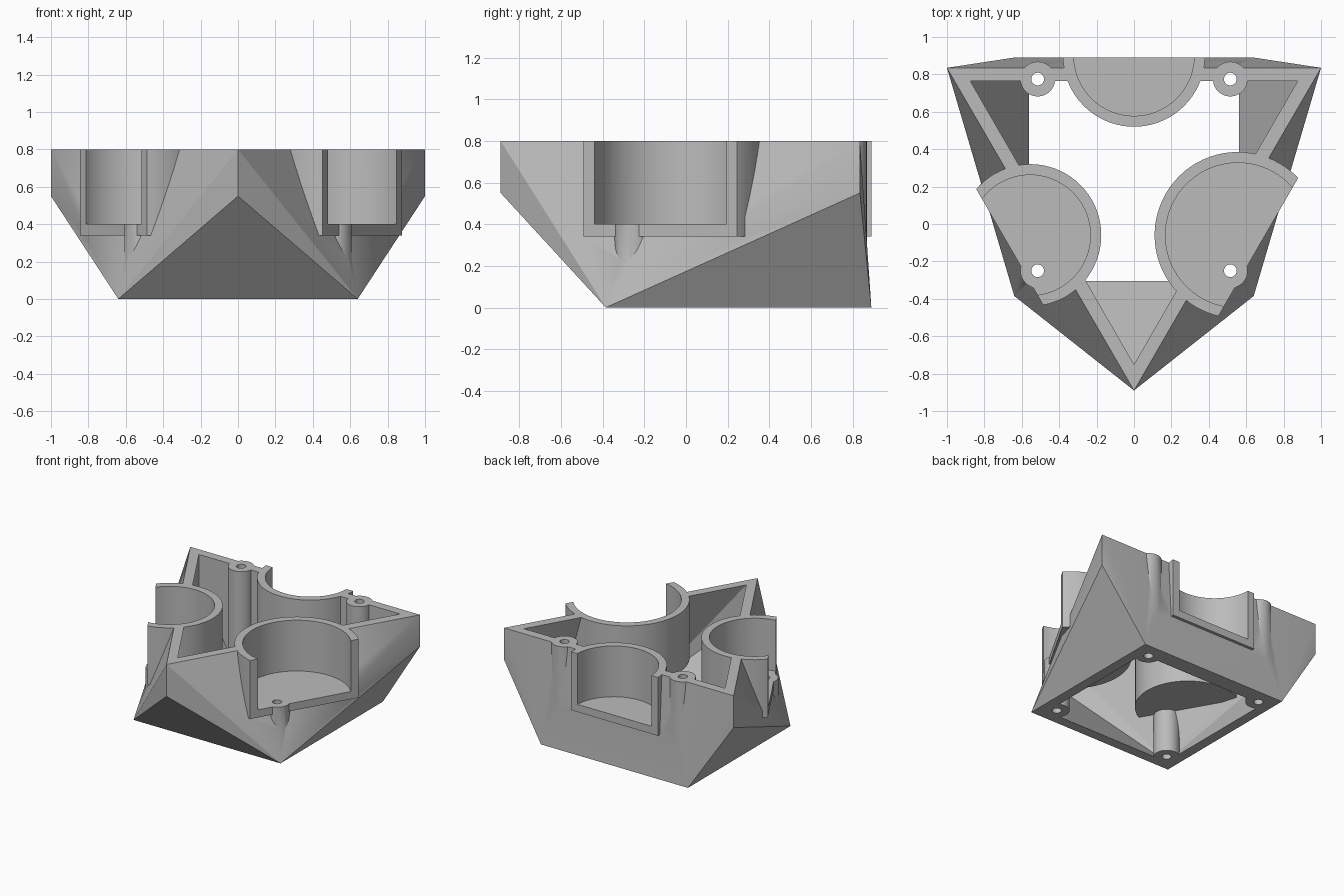
import bpy, bmesh
from math import pi, cos, sin
from mathutils import Vector, Matrix

cube = bpy.data.objects.get("Cube")
if cube:
    bpy.data.objects.remove(cube, do_unlink=True)

grey = bpy.data.materials.new("plain_grey")
grey.diffuse_color = (0.5, 0.5, 0.5, 1)
grey.use_nodes = True
grey.node_tree.nodes["Principled BSDF"].inputs["Base Color"].default_value = (0.5, 0.5, 0.5, 1)

HEIGHT, SHOULDER = 0.8, 0.55
CUP_BASE, CUP_FLOOR = 0.34, 0.40


def finish(name, bm):
    bmesh.ops.recalc_face_normals(bm, faces=bm.faces[:])
    mesh = bpy.data.meshes.new(name)
    bm.to_mesh(mesh)
    bm.free()
    mesh.materials.append(grey)
    obj = bpy.data.objects.new(name, mesh)
    bpy.context.collection.objects.link(obj)
    return obj


def faceted_body(name, half, front, back, tip, corner_x, corner_y, extra=0.0):
    """Hull from a rectangular foot up to a triangular rim with upright corners."""
    bm = bmesh.new()
    for x in (-half, half):
        for y in (front, back):
            bm.verts.new((x, y, -extra))
    for z in (SHOULDER, HEIGHT + extra):
        for x, y in ((0, tip), (-corner_x, corner_y), (corner_x, corner_y)):
            bm.verts.new((x, y, z))
    bmesh.ops.convex_hull(bm, input=bm.verts[:])
    bmesh.ops.dissolve_limit(bm, angle_limit=0.01, verts=bm.verts[:], edges=bm.edges[:])
    return finish(name, bm)


def cylinder(name, x, y, radius, z0, z1, cut=None, segments=72):
    """Upright cylinder, optionally sliced by an upright plane (normal, offset)."""
    bm = bmesh.new()
    bmesh.ops.create_cone(bm, cap_ends=True, segments=segments, radius1=radius,
                          radius2=radius, depth=z1 - z0,
                          matrix=Matrix.Translation((x, y, (z0 + z1) / 2)))
    if cut:
        normal, offset = cut
        bmesh.ops.bisect_plane(bm, geom=bm.verts[:] + bm.edges[:] + bm.faces[:],
                               plane_co=normal * offset, plane_no=normal, clear_outer=True)
        bmesh.ops.holes_fill(bm, edges=[e for e in bm.edges if e.is_boundary])
    return finish(name, bm)


def combine(target, tool, operation):
    mod = target.modifiers.new(tool.name, 'BOOLEAN')
    mod.operation = operation
    mod.solver = 'EXACT'
    mod.object = tool
    bpy.context.view_layer.objects.active = target
    bpy.ops.object.modifier_apply(modifier=mod.name)
    bpy.data.objects.remove(tool, do_unlink=True)


# Hollow faceted shell, open at the top and the bottom
shell = faceted_body("housing_shell", 0.64, -0.385, 0.89, -0.89, 1.0, 0.835)
cavity = faceted_body("cavity", 0.56, -0.305, 0.765, -0.75, 0.875, 0.765, 0.001)
combine(shell, cavity, 'DIFFERENCE')

# Three open-sided cups: centre, outer radius, direction and offset of the open side
cups = [("back", 0, 0.9, 0.38, pi / 2, 0.89),
        ("left", 0.555, -0.06, 0.445, -pi / 6, 0.637),
        ("right", -0.555, -0.06, 0.38, pi * 7 / 6, 0.637)]
for name, x, y, radius, angle, offset in cups:
    normal = Vector((cos(angle), sin(angle), 0))
    combine(shell, cylinder(name + "_cup", x, y, radius, CUP_BASE, HEIGHT, (normal, offset)), 'UNION')

# Screw posts: tall at the back, ending at the cup floors at the front
posts = [(side * 0.515, y, top) for side in (-1, 1) for y, top in ((0.775, HEIGHT), (-0.25, CUP_FLOOR))]
for x, y, top in posts:
    combine(shell, cylinder("screw_post", x, y, 0.093, 0, top, segments=40), 'UNION')

# Cup bores and screw holes
for name, x, y, radius, angle, offset in cups:
    combine(shell, cylinder(name + "_bore", x, y, radius - 0.058, CUP_FLOOR, 1), 'DIFFERENCE')
for x, y, top in posts:
    combine(shell, cylinder("screw_hole", x, y, 0.034, -0.1, 1, segments=32), 'DIFFERENCE')

# Smooth round walls with crisp edges
for obj in bpy.context.selected_objects:
    obj.select_set(False)
shell.select_set(True)
bpy.context.view_layer.objects.active = shell
bpy.ops.object.shade_smooth_by_angle(angle=pi / 7)
